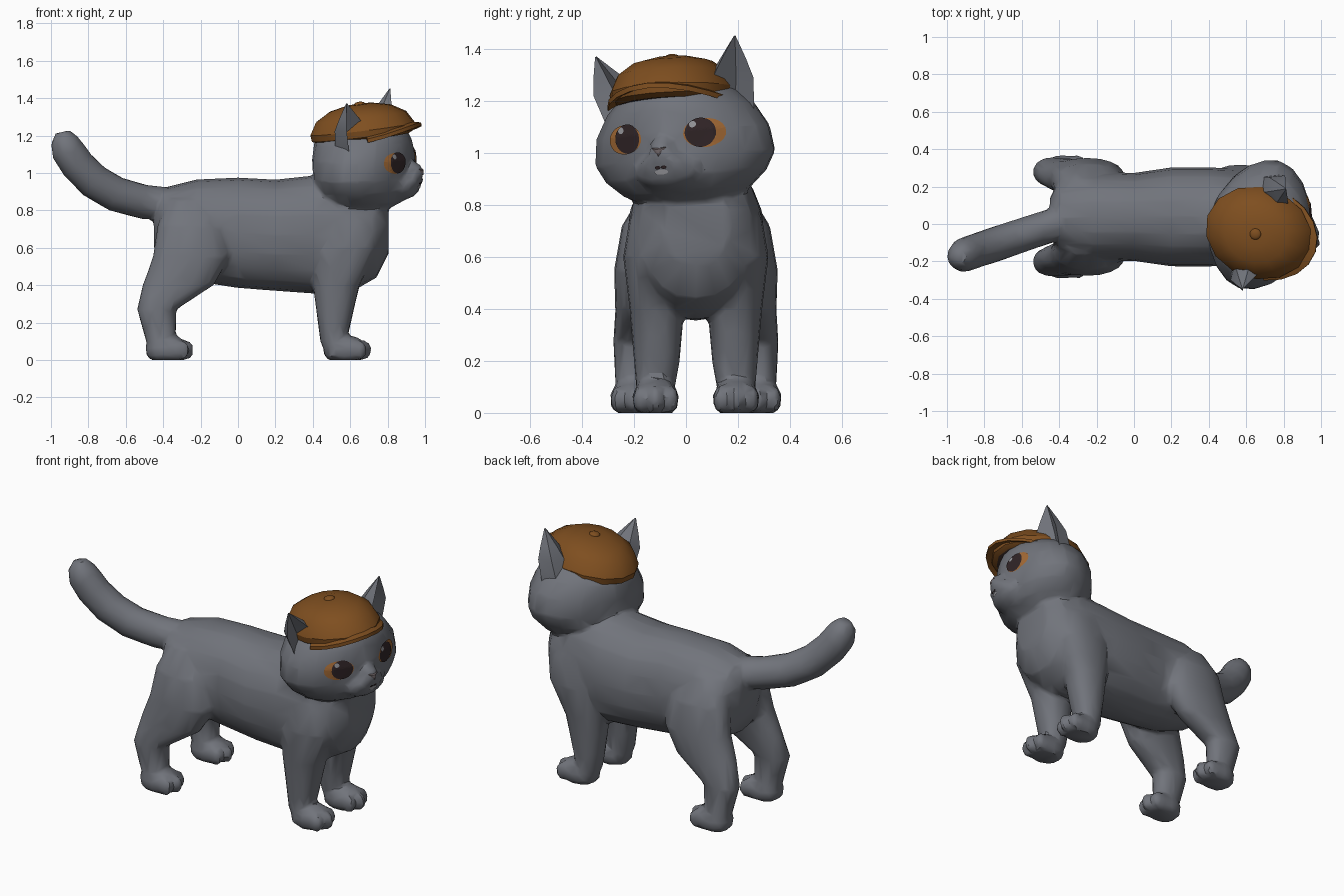
import bpy, bmesh, math
from mathutils import Vector, Matrix
from mathutils.bvhtree import BVHTree

if "Cube" in bpy.data.objects:
    bpy.data.objects.remove(bpy.data.objects["Cube"])


def material(name, rgb):
    m = bpy.data.materials.new(name)
    m.diffuse_color = (*rgb, 1)
    m.use_nodes = True
    m.node_tree.nodes["Principled BSDF"].inputs["Base Color"].default_value = m.diffuse_color
    return m


GREY = material("grey fur", (0.166, 0.175, 0.2))
BROWN = material("brown cloth", (0.21, 0.077, 0.014))
DARK = material("dark lining", (0.045, 0.025, 0.02))
AMBER = material("amber iris", (0.36, 0.14, 0.035))
PUPIL = material("dark pupil", (0.03, 0.018, 0.02))
SHINE = material("pale eye shine", (0.3, 0.3, 0.32))
NOSE = material("nose grey", (0.14, 0.115, 0.12))


def make(name, bm, mats, angle=35):
    bmesh.ops.recalc_face_normals(bm, faces=bm.faces)
    me = bpy.data.meshes.new(name)
    bm.to_mesh(me)
    bm.free()
    ob = bpy.data.objects.new(name, me)
    bpy.context.collection.objects.link(ob)
    for m in mats:
        me.materials.append(m)
    smooth(ob, angle)
    return ob


def smooth(ob, angle):
    bpy.ops.object.select_all(action='DESELECT')
    ob.select_set(True)
    bpy.context.view_layer.objects.active = ob
    bpy.ops.object.shade_smooth_by_angle(angle=math.radians(angle))


def loft(bm, rings, caps=True):
    """Skin a list of point rings and cap both ends."""
    vs = [[bm.verts.new(p) for p in r] for r in rings]
    n = len(vs[0])
    for a, b in zip(vs, vs[1:]):
        for i in range(n):
            bm.faces.new((a[i], a[(i + 1) % n], b[(i + 1) % n], b[i]))
    return bm.faces.new(vs[0]), bm.faces.new(vs[-1]) if caps else None


def ring(c, u, v, n=20, p=0.9, mat=Matrix()):
    c, u, v = Vector(c), Vector(u), Vector(v)
    out = []
    for i in range(n):
        a = 2 * math.pi * i / n
        ca, sa = math.cos(a), math.sin(a)
        out.append(mat @ (c + u * math.copysign(abs(ca) ** p, ca) + v * math.copysign(abs(sa) ** p, sa)))
    return out


def ball(bm, c, r, mat=Matrix()):
    bmesh.ops.create_uvsphere(bm, u_segments=16, v_segments=10, radius=1,
                              matrix=mat @ Matrix.Translation(c) @ Matrix.Diagonal((*r, 1)))


YC = 0.038  # body centre line
HEAD = (Matrix.Translation((0.68, -0.01, 1.03)) @ Matrix.Rotation(math.radians(-18), 4, 'Z')
        @ Matrix.Rotation(math.radians(5), 4, 'X'))

# trunk: x, half width, bottom, top
bm = bmesh.new()
trunk = [(-.45, .1, .6, .85), (-.40, .2, .49, .92), (-.22, .24, .42, .965), (0, .235, .385, .975),
         (.2, .265, .37, .965), (.4, .265, .355, .985), (.6, .255, .36, 1.0), (.74, .215, .44, .96),
         (.805, .13, .57, .88)]
loft(bm, [ring((x, YC, (a + b) / 2), (0, w, 0), (0, 0, (b - a) / 2)) for x, w, a, b in trunk])

# legs: z, x, side offset, radius x, radius y
front = [(.03, .52, .155, .05, .06), (.1, .51, .155, .07, .075), (.2, .515, .15, .088, .088),
         (.4, .525, .15, .125, .105), (.6, .57, .165, .18, .115), (.75, .58, .16, .16, .095),
         (.86, .58, .13, .1, .06)]
hind = [(.03, -.42, .24, .05, .06), (.12, -.415, .24, .082, .07), (.27, -.435, .24, .105, .078),
        (.4, -.32, .22, .19, .09), (.55, -.25, .205, .205, .11), (.72, -.25, .18, .18, .105),
        (.86, -.27, .13, .1, .07)]
for s in (-1, 1):
    for leg, px, off in ((front, .57, .155), (hind, -.38, .24)):
        loft(bm, [ring((x, YC + s * o, z), (rx, 0, 0), (0, ry, 0)) for z, x, o, rx, ry in leg])
        y = YC + s * off
        # paw with toes
        loft(bm, [ring((px, y, z), (.115 * k, 0, 0), (0, .09 * k, 0))
                  for z, k in ((.0, .75), (.025, .96), (.07, 1), (.105, .8), (.125, .5))])
        for t in (-.058, 0, .058):
            ball(bm, (px + .1 - abs(t) * .45, y + t, .053), (.045, .03, .053))

# tail: x, z, radius
path = [(-.34, .83, .09), (-.5, .845, .092), (-.65, .885, .094), (-.77, .955, .094), (-.86, 1.045, .092),
        (-.91, 1.12, .09), (-.928, 1.175, .074), (-.938, 1.22, .038)]
rings = []
for i, (x, z, r) in enumerate(path):
    a, b = path[max(i - 1, 0)], path[min(i + 1, len(path) - 1)]
    t = Vector((b[0] - a[0], 0, b[1] - a[1])).normalized()
    rings.append(ring((x, .14 + .335 * x, z), (0, r * 1.02, 0), (-t.z * r, 0, t.x * r), p=1))
loft(bm, rings)

# head: z, half width, front, back (head space)
skull = [(-.215, .17, .14, -.14), (-.18, .25, .21, -.22), (-.12, .32, .245, -.255), (-.05, .36, .255, -.275),
         (.05, .345, .265, -.28), (.14, .29, .255, -.27), (.2, .225, .23, -.23), (.26, .14, .14, -.14)]
loft(bm, [ring(((f + b) / 2, 0, z), ((f - b) / 2, 0, 0), (0, w, 0), p=1.07, mat=HEAD) for z, w, f, b in skull])
ball(bm, (.2, 0, -.095), (.1, .14, .08), HEAD)
ball(bm, (.25, 0, -.03), (.075, .055, .065), HEAD)
for s in (-1, 1):
    ball(bm, (.245, s * .038, -.07), (.065, .058, .042), HEAD)

# weld everything into one low-poly skin
cat = make("cat_body", bm, [GREY])
m = cat.modifiers.new("weld", 'REMESH')
m.mode, m.voxel_size = 'VOXEL', 0.013
m = cat.modifiers.new("soften", 'SMOOTH')
m.factor, m.iterations = 0.5, 3
cat.modifiers.new("facet", 'DECIMATE').ratio = 0.045
dg = bpy.context.evaluated_depsgraph_get()
skin = bpy.data.meshes.new_from_object(cat.evaluated_get(dg))
cat.modifiers.clear()
cat.data = skin
skin.materials.clear()
skin.materials.append(GREY)
for v in skin.vertices:
    v.co.z = max(v.co.z, 0)
smooth(cat, 35)

# face details: thin sheets that follow the head surface
tree = BVHTree.FromPolygons([v.co.copy() for v in skin.vertices], [tuple(p.vertices) for p in skin.polygons])
FWD = HEAD.to_3x3() @ Vector((1, 0, 0))


def sheet(name, y, z, ry, rz, lift, mat, n=24, turn=0.0, steps=6):
    bm = bmesh.new()
    rows = []
    for k in range(1, steps + 1):
        row = []
        for i in range(n):
            a = 2 * math.pi * i / n + turn
            q = HEAD @ Vector((1, y + ry * k / steps * math.cos(a), z + rz * k / steps * math.sin(a)))
            hit, nor, _, _ = tree.ray_cast(q, -FWD)
            row.append(hit + FWD * lift * .5 + nor * lift * .5)
        rows.append(row)
    loft(bm, rows, caps=False)
    bmesh.ops.recalc_face_normals(bm, faces=bm.faces)
    if sum((f.normal * f.calc_area() for f in bm.faces), Vector()).dot(FWD) < 0:
        bmesh.ops.reverse_faces(bm, faces=bm.faces)
    me = bpy.data.meshes.new(name)
    bm.to_mesh(me)
    bm.free()
    me.materials.append(mat)
    bpy.context.collection.objects.link(bpy.data.objects.new(name, me))


for s, side in ((-1, "left"), (1, "right")):
    sheet(side + "_iris", s * .16, .035, .075, .056, .005, AMBER)
    sheet(side + "_pupil", s * .147, .037, .055, .056, .0085, PUPIL)
    sheet(side + "_eye_shine", s * .147 - .026, .07, .013, .013, .0099, SHINE, 10, steps=2)
    sheet(side + "_mouth", s * .012, -.085, .012, .007, .006, PUPIL, 8, steps=2)
sheet("lip", 0, -.103, .028, .01, .005, SHINE, 10, steps=2)
sheet("nose", 0, -.02, .033, .022, .006, NOSE, 3, -math.pi / 2, steps=3)

# ears: hollow crescent section tapering to a tip
SECTION = [(.085, -.07), (0, -.115), (-.085, -.04), (-.08, .06), (.01, .1), (-.02, .01)]
for s, side, tip in ((-1, "left", (.01, .32, .37)), (1, "right", (.065, .265, .4))):
    bm = bmesh.new()
    base, tip = Vector((0, .2, .1)), Vector(tip)
    rings = []
    for t, k in ((0, 1), (.45, .88), (.7, .52), (1, .03)):
        c = base.lerp(tip, t)
        rings.append([HEAD @ Vector((c.x + x * k, s * (c.y + y * k), c.z)) for x, y in SECTION])
    loft(bm, rings)
    make(side + "_ear", bm, [GREY], 30)

# flat cap: dome, lining, peak, button
CAP = HEAD @ Matrix.Translation((.02, -.022, 0)) @ Matrix.Rotation(math.radians(-6), 4, 'Y')
bm = bmesh.new()
dome = [(.16, .255, .215), (.175, .285, .24), (.21, .29, .245), (.275, .25, .215), (.32, .17, .155), (.342, .07, .07)]
under, _ = loft(bm, [ring((0, 0, z), (a, 0, 0), (0, b, 0), n=14, p=1, mat=CAP) for z, a, b in dome])
under.material_index = 1
ball(bm, (0, 0, .342), (.03, .03, .014), CAP)
make("cap_dome", bm, [BROWN, DARK], 30)

bm = bmesh.new()
rows = []
for i in range(9):
    a = math.radians(-72 + 18 * i)
    c, s = math.cos(a), math.sin(a)
    edge = []
    for rx, ry, dz in ((.24, .2, .015), (.322, .25, 0)):
        for lift in (0, .02):
            edge.append(CAP @ Vector((rx * c, ry * s, .19 + dz + lift - .8 * (ry * s) ** 2)))
    rows.append([edge[0], edge[1], edge[3], edge[2]])
loft(bm, rows)
make("cap_peak", bm, [BROWN], 30)
